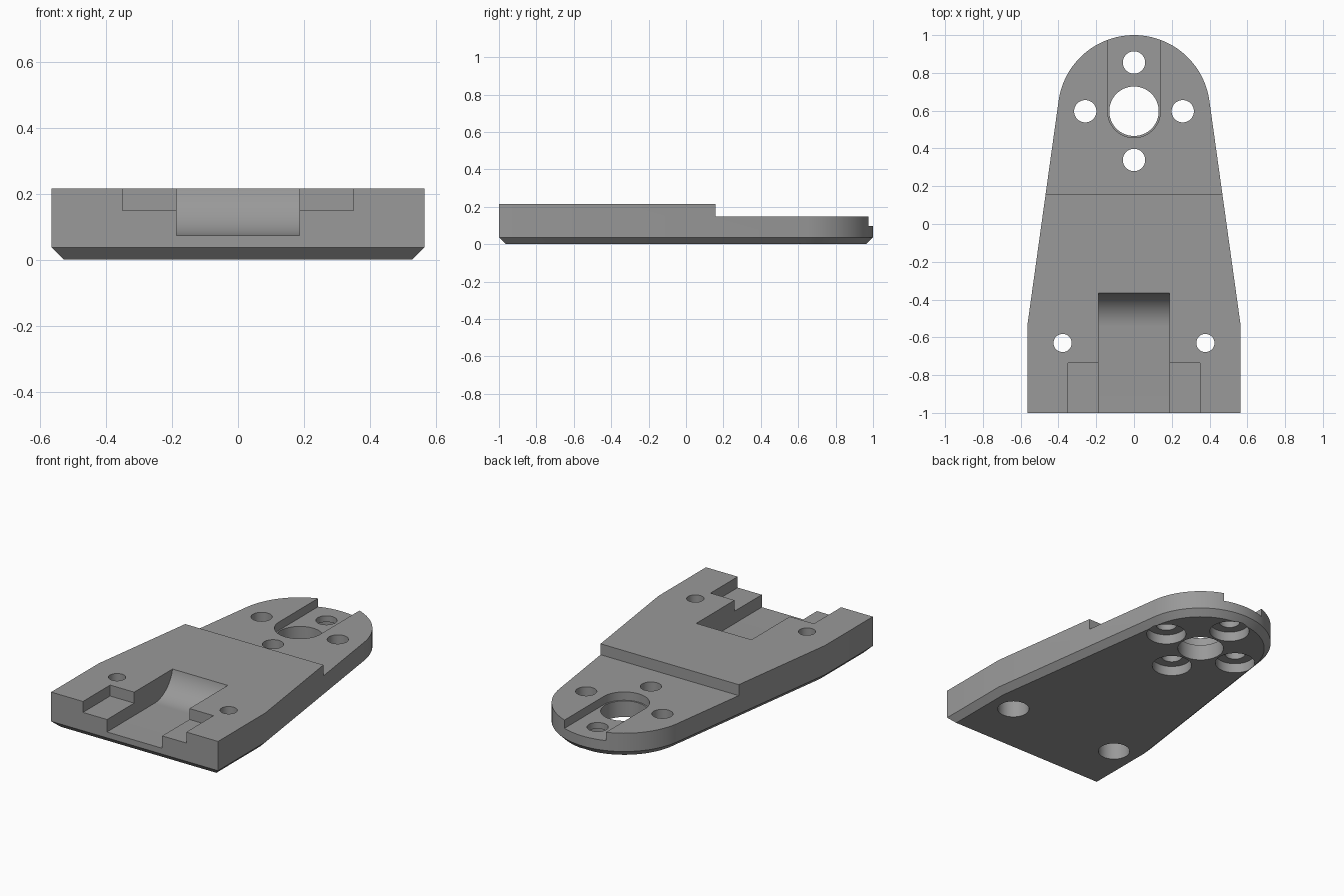
import bpy, bmesh, math
from mathutils import Vector

if "Cube" in bpy.data.objects:
    bpy.data.objects.remove(bpy.data.objects["Cube"])

H, STEP_Z, CH = 0.216, 0.149, 0.037
NOSE_Y, NOSE_R = 0.597, 0.403


def loft(name, rings):
    """Closed solid from a stack of equally long vertex rings."""
    bm = bmesh.new()
    vs = [[bm.verts.new(p) for p in r] for r in rings]
    n = len(vs[0])
    for a, b in zip(vs, vs[1:]):
        for i in range(n):
            j = (i + 1) % n
            bm.faces.new((a[i], a[j], b[j], b[i]))
    bm.faces.new(vs[0])
    bm.faces.new(vs[-1])
    bmesh.ops.recalc_face_normals(bm, faces=bm.faces)
    me = bpy.data.meshes.new(name)
    bm.to_mesh(me)
    bm.free()
    ob = bpy.data.objects.new(name, me)
    bpy.context.collection.objects.link(ob)
    return ob


def prism(name, pts, z0, z1):
    return loft(name, [[(x, y, z) for x, y in pts] for z in (z0, z1)])


def box(name, x0, x1, y0, y1, z0, z1):
    return prism(name, [(x0, y0), (x1, y0), (x1, y1), (x0, y1)], z0, z1)


def arc(cx, cy, r, a0, a1, n):
    return [(cx + r * math.cos(math.radians(a0 + (a1 - a0) * i / n)),
             cy + r * math.sin(math.radians(a0 + (a1 - a0) * i / n)))
            for i in range(n + 1)]


def hole(x, y, r, z0, z1):
    return prism("hole_cutter", arc(x, y, r, 0, 360, 64)[:-1], z0, z1)


def inset(pts, d):
    """Mitred inward offset of a counter-clockwise outline."""
    out = []
    for i, p in enumerate(pts):
        p = Vector(p)
        e0 = (p - Vector(pts[i - 1])).normalized()
        e1 = (Vector(pts[(i + 1) % len(pts)]) - p).normalized()
        n0, n1 = Vector((-e0.y, e0.x)), Vector((-e1.y, e1.x))
        out.append(p + (n0 + n1) * d / (1 + n0.dot(n1)))
    return out


# Plate: tapered outline with round nose and chamfered underside
outline = [(-0.565, -1), (0.565, -1), (0.565, -0.54)]
outline += arc(0, NOSE_Y, NOSE_R, 8, 172, 48) + [(-0.565, -0.54)]
small = inset(outline, CH)
plate = loft("mounting_plate", [[(x, y, 0) for x, y in small],
                                [(x, y, CH) for x, y in outline],
                                [(x, y, H) for x, y in outline]])

# Lowered nose and shallow front ledge
cutters = [box("step_cutter", -1, 1, 0.158, 1.2, STEP_Z, 0.5),
           box("ledge_cutter", -0.35, 0.35, -1.2, -0.737, STEP_Z, 0.5)]

# Front pocket with scooped back wall
r, floor = 0.18, 0.073
scoop = [(-1.2, floor)] + arc(-0.362 - r, floor + r, r, -90, 0, 20)
scoop += [(-0.362, 0.5), (-1.2, 0.5)]
cutters.append(loft("pocket_cutter", [[(x, y, z) for y, z in scoop]
                                      for x in (-0.187, 0.187)]))

# Nose slot with rounded end around the centre bore
cutters.append(prism("slot_cutter", arc(0, NOSE_Y, 0.14, 180, 360, 32)
                     + [(0.14, 1.2), (-0.14, 1.2)], 0.098, 0.5))
cutters.append(hole(0, NOSE_Y, 0.131, -0.2, 0.4))

# Counterbored bolt holes: ring of four on the nose, pair at the front
for dx, dy in ((1, 0), (-1, 0), (0, 1), (0, -1)):
    x, y = dx * 0.258, NOSE_Y + dy * 0.258
    cutters += [hole(x, y, 0.059, -0.2, 0.4), hole(x, y, 0.113, -0.2, 0.06)]
for x in (-0.378, 0.378):
    cutters += [hole(x, -0.63, 0.048, -0.2, 0.4),
                hole(x, -0.63, 0.09, -0.2, 0.128)]

# Apply all cuts, then remove the cutters
for c in cutters:
    c.hide_render = True
    m = plate.modifiers.new("cut", 'BOOLEAN')
    m.operation, m.solver, m.object = 'DIFFERENCE', 'EXACT', c
dg = bpy.context.evaluated_depsgraph_get()
mesh = bpy.data.meshes.new_from_object(plate.evaluated_get(dg))
plate.modifiers.clear()
plate.data = mesh
for c in cutters:
    bpy.data.objects.remove(c)

# Dark grey finish
mat = bpy.data.materials.new("dark_grey")
mat.diffuse_color = (0.32, 0.32, 0.32, 1)
mat.use_nodes = True
mat.node_tree.nodes["Principled BSDF"].inputs["Base Color"].default_value = mat.diffuse_color
plate.data.materials.clear()
plate.data.materials.append(mat)

bpy.context.view_layer.objects.active = plate
plate.select_set(True)
bpy.ops.object.shade_smooth_by_angle(angle=math.radians(25))
